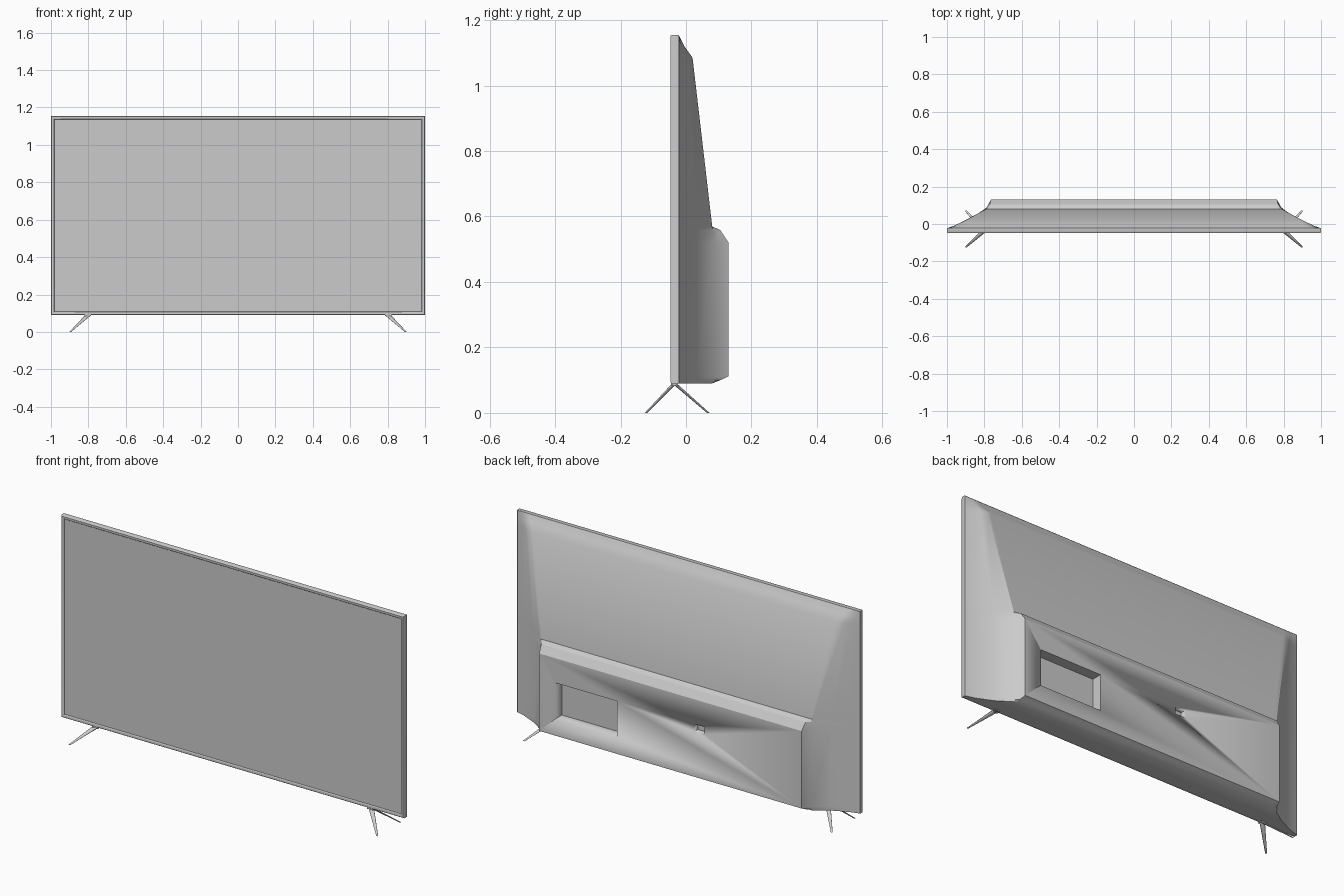
import bpy, bmesh, math
from mathutils import Vector

if "Cube" in bpy.data.objects:
    bpy.data.objects.remove(bpy.data.objects["Cube"])

Z0, Z1 = 0.09, 1.155


def finish(name, bm, angle=30):
    bmesh.ops.recalc_face_normals(bm, faces=bm.faces)
    me = bpy.data.meshes.new(name)
    bm.to_mesh(me)
    bm.free()
    ob = bpy.data.objects.new(name, me)
    bpy.context.collection.objects.link(ob)
    bpy.ops.object.select_all(action='DESELECT')
    ob.select_set(True)
    bpy.context.view_layer.objects.active = ob
    bpy.ops.object.shade_smooth_by_angle(angle=math.radians(angle))
    return ob


def loft(name, rings, angle=30):
    bm = bmesh.new()
    vs = [[bm.verts.new(p) for p in r] for r in rings]
    n = len(vs[0])
    for a, b in zip(vs, vs[1:]):
        for i in range(n):
            j = (i + 1) % n
            bm.faces.new((a[i], a[j], b[j], b[i]))
    bm.faces.new(vs[0])
    bm.faces.new(vs[-1])
    return finish(name, bm, angle)


def box(name, lo, hi):
    bm = bmesh.new()
    bmesh.ops.create_cube(bm, size=1)
    for v in bm.verts:
        v.co = [l + (h - l) * (c + 0.5) for c, l, h in zip(v.co, lo, hi)]
    return finish(name, bm)


# Back housing: horizontal half-sections from bottom to top
levels = [
    (Z0,    [(0.95, -0.008), (0.865, 0.03), (0.79, 0.08), (0.775, 0.08)]),
    (0.10,  [(0.95, -0.008), (0.865, 0.03), (0.785, 0.09), (0.77, 0.105)]),
    (0.112, [(0.95, -0.008), (0.865, 0.03), (0.785, 0.09), (0.765, 0.13)]),
    (0.52,  [(0.95, -0.008), (0.87, 0.03), (0.79, 0.085), (0.765, 0.13)]),
    (0.558, [(0.95, -0.008), (0.87, 0.03), (0.79, 0.081), (0.77, 0.105)]),
    (0.57,  [(0.95, -0.008), (0.87, 0.03), (0.79, 0.08), (0.775, 0.08)]),
    (1.085, [(0.96, -0.008), (0.93, 0.006), (0.90, 0.02), (0.88, 0.02)]),
    (1.12,  [(0.97, -0.015), (0.95, -0.01), (0.93, -0.005), (0.91, -0.005)]),
    (Z1 - 0.001, [(0.98, -0.022), (0.96, -0.022), (0.95, -0.022), (0.93, -0.022)]),
]
rings = []
for z, pts in levels:
    half = [(0.998, -0.034), (0.998, -0.022)] + pts
    rings.append([(x, y, z) for x, y in half] + [(-x, y, z) for x, y in reversed(half)])
housing = loft("back_housing", rings)

# Connector pockets cut into the back
for name, lo, hi in (
    ("large_pocket_cutter", (0.31, 0.075, 0.20), (0.67, 0.2, 0.39)),
    ("small_pocket_cutter", (-0.20, 0.10, 0.35), (-0.14, 0.2, 0.39)),
):
    cutter = box(name, lo, hi)
    cutter.hide_render = True
    cutter.hide_viewport = False
    mod = housing.modifiers.new(name, 'BOOLEAN')
    mod.operation = 'DIFFERENCE'
    mod.solver = 'EXACT'
    mod.object = cutter
    bpy.context.view_layer.objects.active = housing
    bpy.ops.object.modifier_apply(modifier=name)
    bpy.data.objects.remove(cutter)

# Bezel: rectangular frame swept around the screen
prof = [(0, -0.022), (0, -0.043), (0.004, -0.048), (0.015, -0.048),
        (0.018, -0.045), (0.018, -0.034)]
bm = bmesh.new()
loops = []
for d, y in prof:
    loops.append([bm.verts.new((sx * (1 - d), y, (Z1 - d) if t else (Z0 + d)))
                  for sx, t in ((-1, 0), (1, 0), (1, 1), (-1, 1))])
for a, b in zip(loops, loops[1:]):
    for i in range(4):
        j = (i + 1) % 4
        bm.faces.new((a[i], a[j], b[j], b[i]))
finish("bezel", bm, 50)

# Screen panel
box("screen", (-0.983, -0.042, Z0 + 0.017), (0.983, -0.034, Z1 - 0.017))


# Splayed tapered legs with mounting plates
def leg(name, top, tip):
    rs = []
    for p, rx, ry in ((Vector(top), 0.016, 0.007), (Vector(tip), 0.005, 0.004)):
        rs.append([p + Vector((rx * math.cos(a), ry * math.sin(a), 0))
                   for a in (i * math.tau / 12 for i in range(12))])
    loft(name, rs, 40)


for s, side in ((-1, "left"), (1, "right")):
    leg(side + "_front_leg", (s * 0.803, -0.037, 0.088), (s * 0.897, -0.122, 0))
    leg(side + "_rear_leg", (s * 0.803, -0.033, 0.088), (s * 0.897, 0.068, 0))
    xs = sorted((s * 0.785, s * 0.82))
    box(side + "_leg_mount", (xs[0], -0.046, 0.084), (xs[1], -0.024, 0.092))
